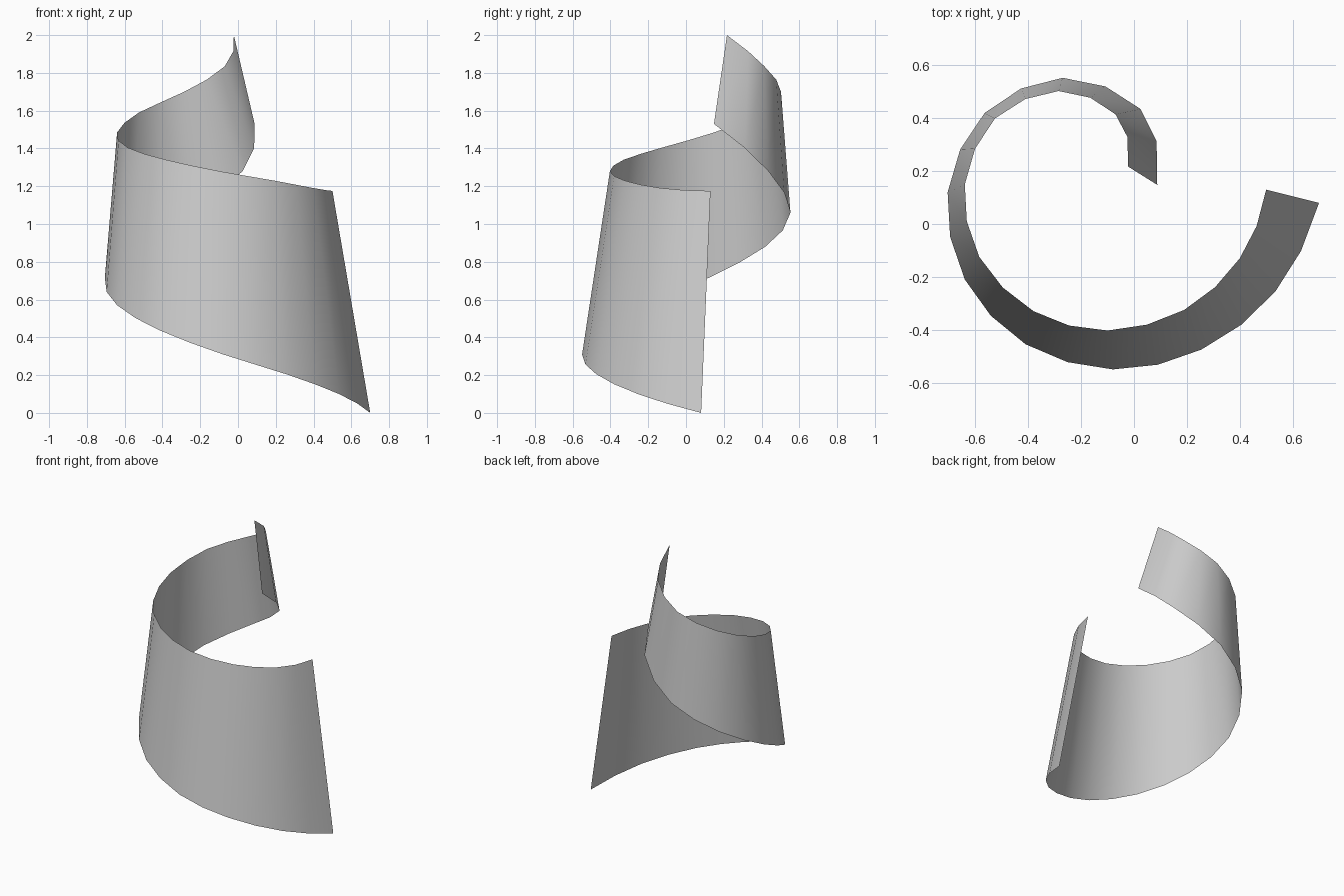
import bpy
import bmesh
from mathutils import Vector

STEPS_PER_SPAN = 2

# Matching stations along the ribbon: lower edge point, upper edge point
stations = [
    ((0.70, 0.08, 0.0), (0.50, 0.13, 1.175)),
    ((0.535, -0.255, 0.10), (0.40, -0.13, 1.19)),
    ((0.255, -0.475, 0.205), (0.19, -0.325, 1.23)),
    ((-0.08, -0.55, 0.31), (-0.10, -0.403, 1.28)),
    ((-0.41, -0.455, 0.435), (-0.38, -0.33, 1.34)),
    ((-0.64, -0.21, 0.57), (-0.585, -0.125, 1.405)),
    ((-0.705, 0.12, 0.715), (-0.64, 0.15, 1.485)),
    ((-0.565, 0.42, 0.88), (-0.525, 0.40, 1.59)),
    ((-0.27, 0.553, 1.06), (-0.285, 0.503, 1.70)),
    ((0.025, 0.435, 1.28), (-0.07, 0.415, 1.835)),
    ((0.088, 0.148, 1.53), (-0.022, 0.217, 2.0)),
]


def smooth_path(points, steps):
    """Pass a Catmull-Rom curve through the points and sample it evenly."""
    pts = [Vector(p) for p in points]
    before = 3 * pts[0] - 3 * pts[1] + pts[2]
    after = 3 * pts[-1] - 3 * pts[-2] + pts[-3]
    ctrl = [before] + pts + [after]
    path = []
    for a, b, c, d in zip(ctrl, ctrl[1:], ctrl[2:], ctrl[3:]):
        for k in range(steps):
            t = k / steps
            path.append(0.5 * (2 * b + (c - a) * t
                               + (2 * a - 5 * b + 4 * c - d) * t ** 2
                               + (3 * b - a - 3 * c + d) * t ** 3))
    path.append(pts[-1])
    return path


def make_material(name, colour):
    mat = bpy.data.materials.new(name)
    mat.use_nodes = True
    mat.diffuse_color = colour
    mat.node_tree.nodes["Principled BSDF"].inputs["Base Color"].default_value = colour
    return mat


def build_ribbon(name, lower, upper, material):
    """Bridge two edge paths with a single strip of outward-facing quads."""
    bm = bmesh.new()
    low = [bm.verts.new(p) for p in lower]
    high = [bm.verts.new(p) for p in upper]
    for i in range(len(low) - 1):
        bm.faces.new((low[i + 1], low[i], high[i], high[i + 1]))
    mesh = bpy.data.meshes.new(name)
    bm.to_mesh(mesh)
    bm.free()
    mesh.materials.append(material)
    mesh.shade_smooth()
    obj = bpy.data.objects.new(name, mesh)
    bpy.context.collection.objects.link(obj)
    return obj


cube = bpy.data.objects.get("Cube")
if cube:
    bpy.data.objects.remove(cube, do_unlink=True)

# Spiral ribbon, one thin tapering sheet
grey = make_material("light_grey", (0.6, 0.6, 0.6, 1.0))
lower_edge = smooth_path([s[0] for s in stations], STEPS_PER_SPAN)
upper_edge = smooth_path([s[1] for s in stations], STEPS_PER_SPAN)
build_ribbon("spiral_ribbon", lower_edge, upper_edge, grey)
